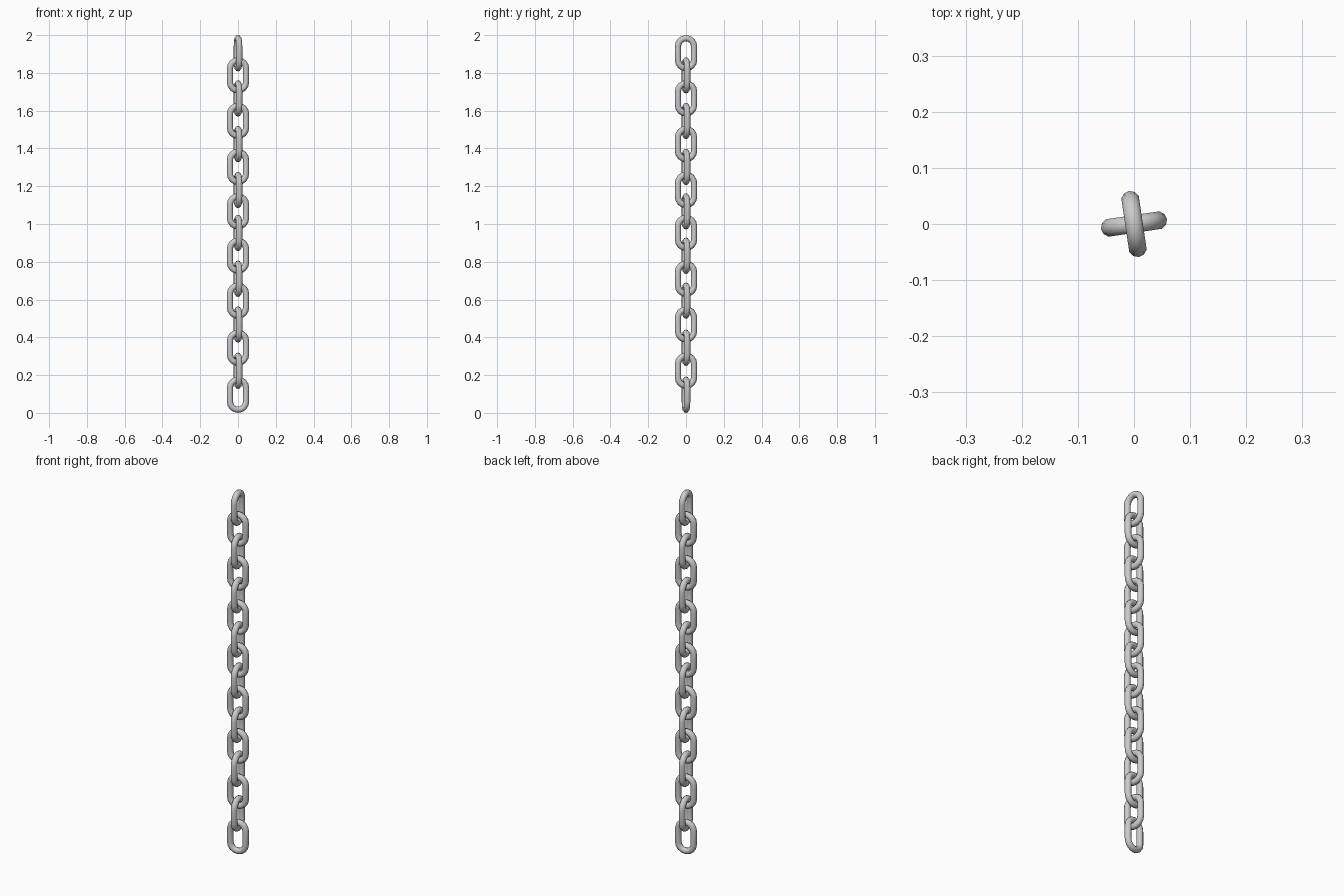
import bpy, bmesh
from math import sin, cos, pi, radians
from mathutils import Vector

if "Cube" in bpy.data.objects:
    bpy.data.objects.remove(bpy.data.objects["Cube"])

WIRE = 0.0165        # wire radius
BEND = 0.043         # end arc radius of the wire centreline
HALF = 0.0365        # half length of the straight sides
ARC, SIDES = 8, 10   # segments per end arc, sides of the wire

# Hanging heights of the links, bottom to top (slightly uneven spacing)
heights = [0.096, 0.223, 0.345, 0.468, 0.594, 0.710, 0.832, 0.953,
           1.067, 1.180, 1.302, 1.423, 1.546, 1.665, 1.787, 1.904]


def link_mesh():
    """Stadium-shaped wire loop in the XZ plane."""
    bm = bmesh.new()
    rings = []
    for end in (0, 1):
        for i in range(ARC + 1):
            a = pi * end + pi * i / ARC
            out = Vector((cos(a), 0, sin(a)))
            centre = out * BEND + Vector((0, 0, HALF if end == 0 else -HALF))
            rings.append([bm.verts.new(centre + out * WIRE * cos(t)
                                       + Vector((0, WIRE * sin(t), 0)))
                          for t in (2 * pi * k / SIDES for k in range(SIDES))])
    for i, ring in enumerate(rings):
        nxt = rings[(i + 1) % len(rings)]
        for k in range(SIDES):
            j = (k + 1) % SIDES
            bm.faces.new((ring[k], nxt[k], nxt[j], ring[j]))
    bmesh.ops.recalc_face_normals(bm, faces=bm.faces)
    for f in bm.faces:
        f.smooth = True
    me = bpy.data.meshes.new("chain_link")
    bm.to_mesh(me)
    bm.free()
    return me


# Chain: alternate links turned a quarter turn, whole chain twisted slightly
mesh = link_mesh()
for n, z in enumerate(heights):
    ob = bpy.data.objects.new(f"chain_link_{n + 1:02d}", mesh)
    ob.location = (0, 0, z)
    ob.rotation_euler = (0, 0, radians(8.5 + 90 * (n % 2)))
    bpy.context.collection.objects.link(ob)
